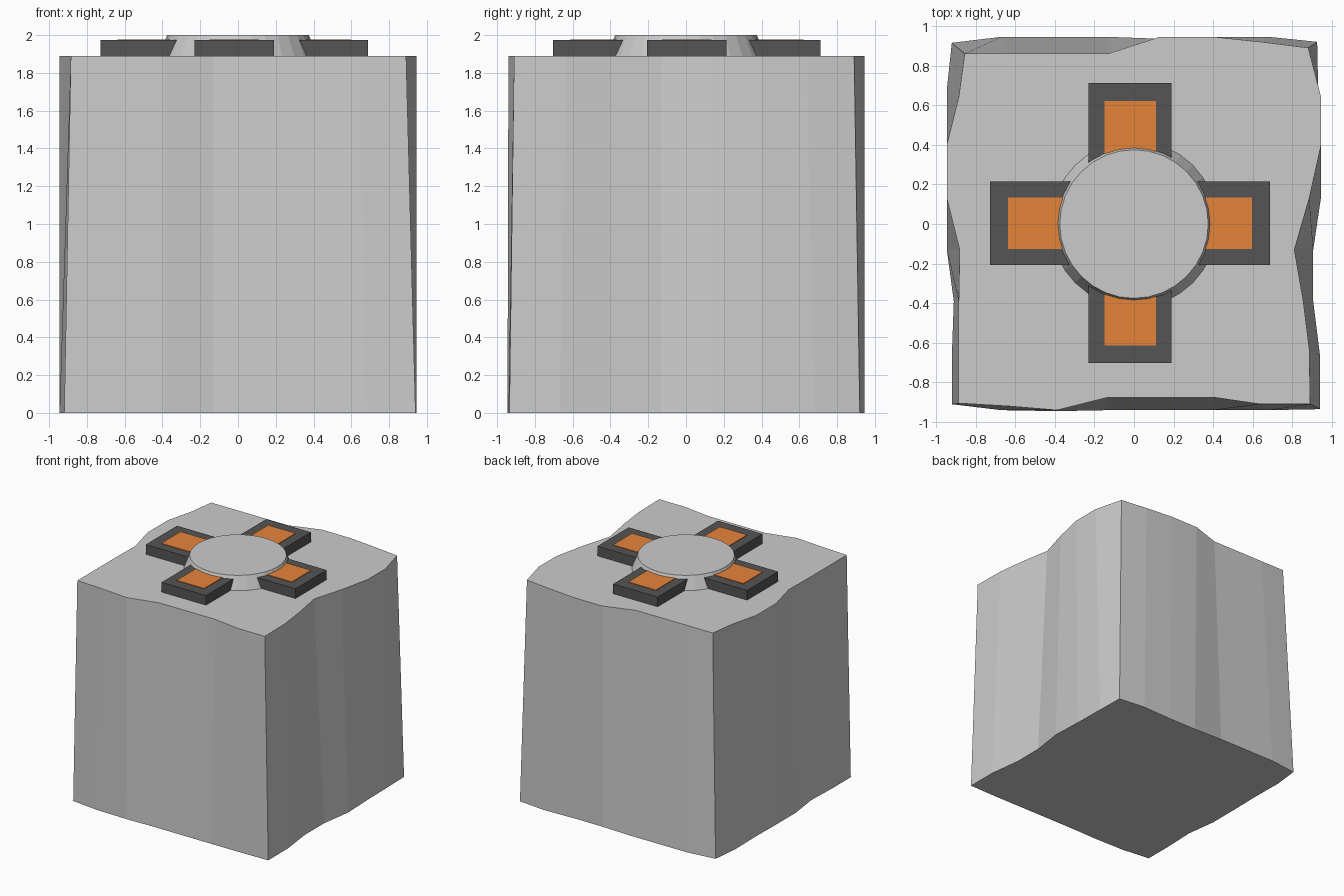
import bpy, bmesh

if "Cube" in bpy.data.objects:
    bpy.data.objects.remove(bpy.data.objects["Cube"])

Z_TOP = 1.89


def material(name, rgb):
    m = bpy.data.materials.new(name)
    m.diffuse_color = (*rgb, 1)
    m.use_nodes = True
    m.node_tree.nodes["Principled BSDF"].inputs["Base Color"].default_value = m.diffuse_color
    return m


def outline(pos, front, right, back, left, corners, z):
    """Walk the rough square anticlockwise: corner, then the side after it."""
    sides = [
        [(p, -o) for p, o in zip(pos, front)],
        [(o, p) for p, o in zip(pos, right)],
        [(p, o) for p, o in zip(pos, back)][::-1],
        [(-o, p) for p, o in zip(pos, left)][::-1],
    ]
    pts = []
    for c, s in zip(corners, sides):
        pts += [c] + s
    return [(x, y, z) for x, y in pts]


# Rough-hewn stone block: uneven bottom and top outlines joined by flat facets
bottom = outline(
    (-.67, -.39, -.13, .14, .40, .68),
    (.94, .945, .94, .94, .94, .94),
    (.94, .905, .905, .945, .935, .93),
    (.945, .945, .945, .935, .935, .945),
    (.92, .91, .945, .945, .94, .945),
    [(-.92, -.91), (.94, -.935), (.925, .92), (-.92, .915)], 0)
top = outline(
    (-.63, -.39, -.13, .13, .40, .64),
    (.92, .94, .875, .875, .875, .91),
    (.885, .855, .81, .885, .945, .945),
    (.86, .86, .86, .945, .945, .92),
    (.885, .885, .88, .945, .945, .885),
    [(-.885, -.905), (.89, -.91), (.88, .89), (-.855, .86)], Z_TOP)
bm = bmesh.new()
lo = [bm.verts.new(p) for p in bottom]
hi = [bm.verts.new(p) for p in top]
n = len(lo)
for i in range(n):
    j = (i + 1) % n
    bm.faces.new((lo[i], lo[j], hi[j], hi[i]))
bm.faces.new(hi)
bm.faces.new(lo[::-1])
mesh = bpy.data.meshes.new("stone_block")
bm.to_mesh(mesh)
bm.free()
bpy.context.collection.objects.link(bpy.data.objects.new("stone_block", mesh))

# Tapered round plate in the middle of the top
bpy.ops.mesh.primitive_cone_add(vertices=32, radius1=.42, radius2=.375,
                                depth=2 - Z_TOP, location=(0, 0, (2 + Z_TOP) / 2))
bpy.context.object.name = "round_plate"


def box(name, x0, x1, y0, y1, z0, z1, mat):
    bpy.ops.mesh.primitive_cube_add(
        size=1, location=((x0 + x1) / 2, (y0 + y1) / 2, (z0 + z1) / 2))
    ob = bpy.context.object
    ob.name = name
    ob.scale = (x1 - x0, y1 - y0, z1 - z0)
    ob.data.materials.append(mat)


# Four dark arms with orange inlays, centred slightly off the plate
dark = material("dark_frame", (.09, .09, .09))
orange = material("orange_inlay", (.8, .227, .041))
CX, CY = -.02, .004


def arm(side, dx, dy, kind, reach, half, z0, z1, mat):
    inner = .2
    a, b = sorted((inner * (dx + dy), reach * (dx + dy)))
    if dx:
        box(side + kind, CX + a, CX + b, CY - half, CY + half, z0, z1, mat)
    else:
        box(side + kind, CX - half, CX + half, CY + a, CY + b, z0, z1, mat)


for side, dx, dy in (("right", 1, 0), ("left", -1, 0), ("back", 0, 1), ("front", 0, -1)):
    arm(side, dx, dy, "_frame", .707, .21, Z_TOP, 1.973, dark)
    arm(side, dx, dy, "_inlay", .617, .13, 1.96, 1.978, orange)
